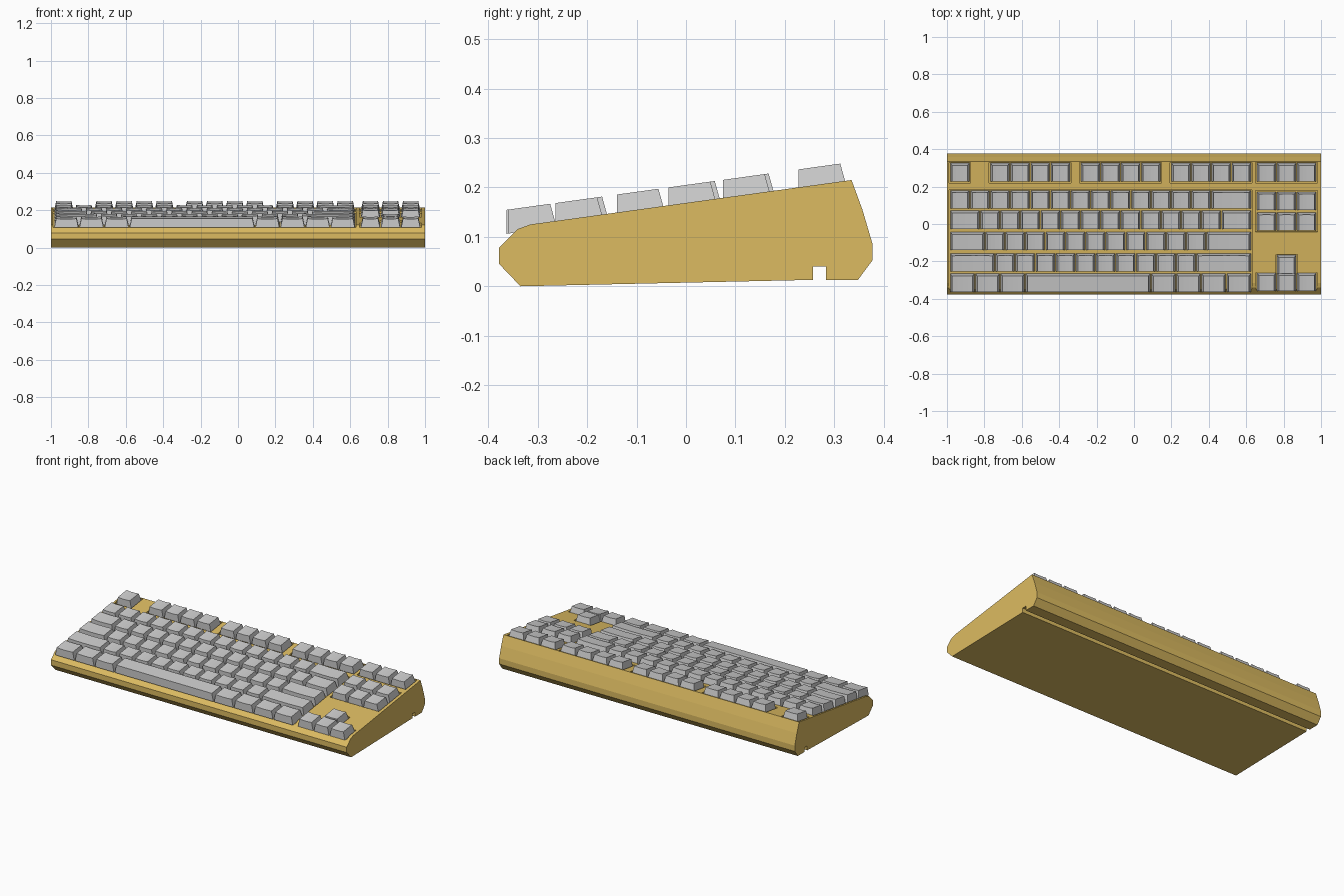
import bpy, bmesh, math
from mathutils import Matrix

if "Cube" in bpy.data.objects:
    bpy.data.objects.remove(bpy.data.objects["Cube"])

U = 0.1075                 # key pitch
X0 = -0.985                # left edge of the key field
A = math.atan(0.1385)      # slope of the top face
WELL = 0.012               # depth of the key wells


def deck(y):
    """Frame lying on the sloped top face at the given y."""
    return Matrix.Translation((0, y, 0.1686 + 0.1385 * y)) @ Matrix.Rotation(A, 4, 'X')


def finish(name, bm, mat=None):
    bmesh.ops.recalc_face_normals(bm, faces=bm.faces)
    me = bpy.data.meshes.new(name)
    bm.to_mesh(me)
    bm.free()
    ob = bpy.data.objects.new(name, me)
    bpy.context.collection.objects.link(ob)
    if mat:
        me.materials.append(mat)
    return ob


def prism(bm, low, high):
    """Closed solid between two matching outlines."""
    a = [bm.verts.new(p) for p in low]
    b = [bm.verts.new(p) for p in high]
    n = len(a)
    bm.faces.new(a)
    bm.faces.new(b)
    for i in range(n):
        bm.faces.new((a[i], a[(i + 1) % n], b[(i + 1) % n], b[i]))


def add_key(bm, start, width, y):
    """Tapered keycap with a shallow dished top."""
    xc = X0 + (start + width / 2) * U
    hw = width * U / 2 - 0.003
    tw, hd, td, top = hw - 0.010, 0.049, 0.0425, 0.036
    dish = 0.0 if width > 3 else 0.003
    m = deck(y)

    def section(yb, yt):
        pts = [(xc + hw, yb, -WELL), (xc - hw, yb, -WELL)]
        for i in range(5):
            f = i / 2 - 1
            pts.append((xc + f * tw, yt, top - dish * (1 - f * f)))
        return [m @ Matrix.Translation(p).translation for p in pts]

    prism(bm, section(-hd, -td), section(hd, td))


# Case: side profile extruded across the width, with the cable groove below
gold = bpy.data.materials.new("case_gold")
gold.diffuse_color = (0.72, 0.50, 0.12, 1)
gold.use_nodes = True
gold.node_tree.nodes["Principled BSDF"].inputs["Base Color"].default_value = gold.diffuse_color
profile = [(-0.378, 0.045), (-0.335, 0.0), (0.257, 0.013), (0.257, 0.04),
           (0.283, 0.04), (0.283, 0.013), (0.348, 0.013), (0.377, 0.052),
           (0.377, 0.087), (0.357, 0.155), (0.335, 0.215), (-0.315, 0.125),
           (-0.34, 0.116), (-0.378, 0.078)]
bm = bmesh.new()
prism(bm, [(-1, y, z) for y, z in profile], [(1, y, z) for y, z in profile])
case = finish("case", bm, gold)

# Key wells: one pocket per key cluster
PAD = 0.004


def rect(c0, c1, y0, y1):
    xa, xb = X0 + c0 * U - PAD, X0 + c1 * U + PAD
    return [(xa, y0), (xb, y0), (xb, y1), (xa, y1)]


groups = [(0, 1), (2, 6), (6.5, 10.5), (11, 15), (15.25, 18.25)]
wells = [rect(a, b, 0.218, 0.33) for a, b in groups]
wells.append(rect(0, 15, -0.368, 0.183))
wells.append(rect(15.25, 18.25, -0.042, 0.178))
lower = rect(15.25, 18.25, -0.364, -0.262)
upper = rect(16.25, 17.25, -0.262, -0.163)
wells.append(lower[:3] + upper[1:3] + [upper[3], upper[0]] + lower[3:])
bm = bmesh.new()
frame = deck(0)
for outline in wells:
    loops = [[frame @ Matrix.Translation((x, y / math.cos(A), h)).translation
              for x, y in outline] for h in (-WELL, 0.05)]
    prism(bm, *loops)
cutter = finish("well_cutter", bm)
cutter.hide_render = True
cutter.hide_viewport = True
cutter.display_type = 'WIRE'
mod = case.modifiers.new("wells", 'BOOLEAN')
mod.operation = 'DIFFERENCE'
mod.solver = 'EXACT'
mod.object = cutter

# Keys: each row lists (start column, y, key widths)
rows = {
    "function_keys": [(a, 0.275, [1] * int(b - a)) for a, b in groups],
    "number_row": [(0, 0.130, [1] * 13 + [2])],
    "upper_letter_row": [(0, 0.021, [1.5] + [1] * 12 + [1.5])],
    "home_letter_row": [(0, -0.093, [1.75] + [1] * 11 + [2.25])],
    "lower_letter_row": [(0, -0.207, [2.25] + [1] * 10 + [2.75])],
    "space_row": [(0, -0.316, [1.25] * 3 + [6.25] + [1.25] * 4)],
    "navigation_keys": [(15.25, 0.122, [1] * 3), (15.25, 0.012, [1] * 3)],
    "arrow_keys": [(16.25, -0.217, [1]), (15.25, -0.312, [1] * 3)],
}
for name, runs in rows.items():
    bm = bmesh.new()
    for col, y, widths in runs:
        for w in widths:
            add_key(bm, col, w, y)
            col += w
    finish(name, bm)
